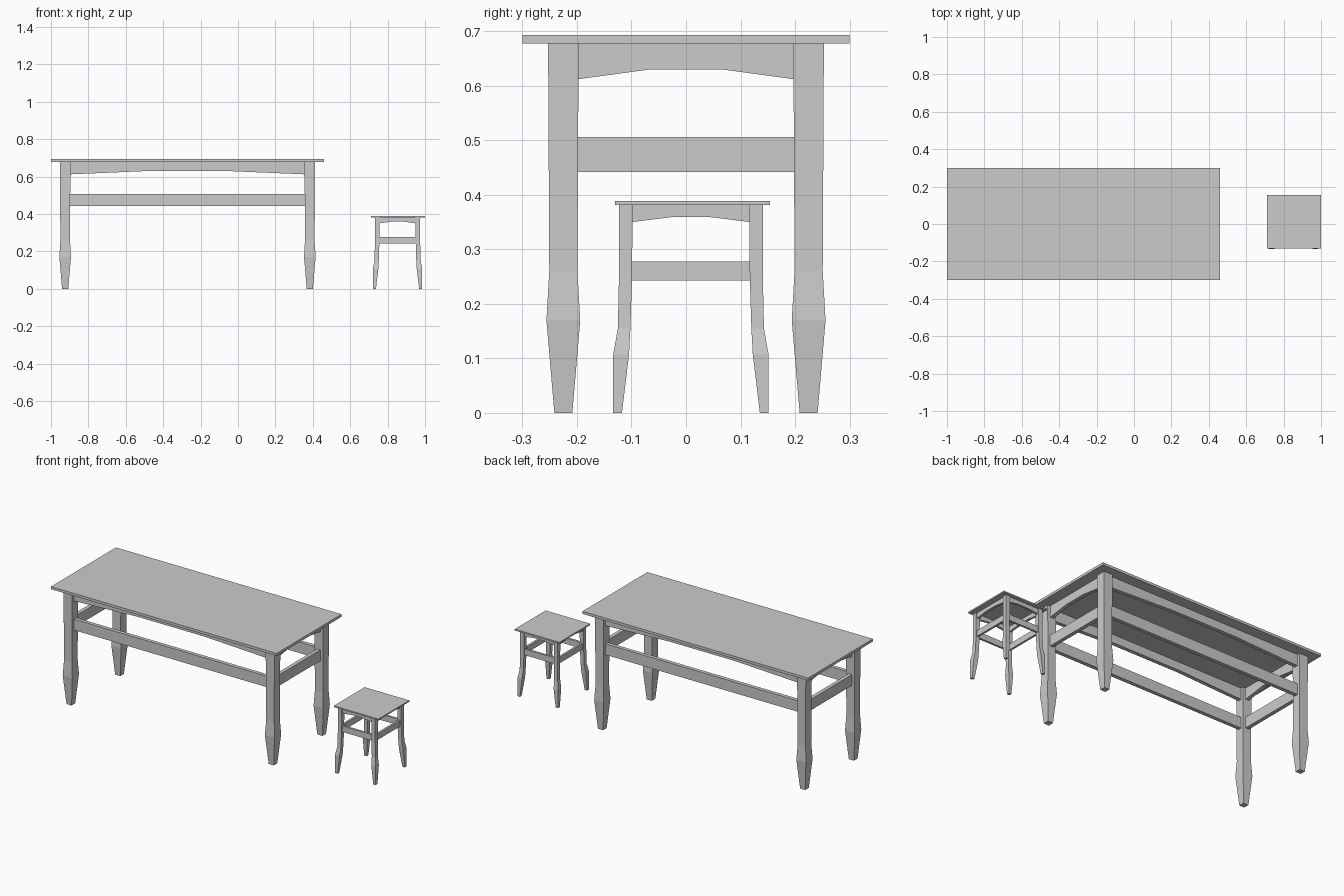
import bpy, bmesh

if "Cube" in bpy.data.objects:
    bpy.data.objects.remove(bpy.data.objects["Cube"])


def make(name, verts, faces):
    me = bpy.data.meshes.new(name)
    me.from_pydata(verts, [], faces)
    bm = bmesh.new()
    bm.from_mesh(me)
    bmesh.ops.recalc_face_normals(bm, faces=bm.faces)
    bm.to_mesh(me)
    bm.free()
    ob = bpy.data.objects.new(name, me)
    bpy.context.collection.objects.link(ob)
    return ob


def prism(name, outline, place, depth):
    """Extrude a (u, z) outline by +-depth; place maps (u, depth, z) to a point."""
    n = len(outline)
    verts = [place(u, d, z) for d in (-depth, depth) for u, z in outline]
    faces = [tuple(range(n)), tuple(range(n, 2 * n))]
    faces += [(i, (i + 1) % n, (i + 1) % n + n, i + n) for i in range(n)]
    return make(name, verts, faces)


def slab(name, cx, cy, hx, hy, z0, z1):
    rect = [(-hx, z0), (hx, z0), (hx, z1), (-hx, z1)]
    return prism(name, rect, lambda u, d, z: (cx + u, cy + d, z), hy)


def leg(name, cx, cy, sx, sy, rings):
    """Four-sided leg lofted through rings of (z, x inner, x outer, y inner, y outer)."""
    verts = []
    for z, xi, xo, yi, yo in rings:
        verts += [(cx + sx * x, cy + sy * y, z) for x, y in ((xi, yi), (xo, yi), (xo, yo), (xi, yo))]
    top = 4 * (len(rings) - 1)
    faces = [(0, 1, 2, 3), (top, top + 1, top + 2, top + 3)]
    for b in range(0, top, 4):
        faces += [(b + i, b + (i + 1) % 4, b + 4 + (i + 1) % 4, b + 4 + i) for i in range(4)]
    return make(name, verts, faces)


def frame(prefix, cx, cy, rings, thick, apron, rail):
    """Legs, arched aprons and straight rails around a centre."""
    for sx, side in ((-1, "left"), (1, "right")):
        for sy, end in ((-1, "front"), (1, "back")):
            leg(f"{prefix}_{end}_{side}_leg", cx, cy, sx, sy, rings)
    top, mid, low = apron
    _, xi, xo, yi, yo = rings[-1]
    px, py = (xi + xo) / 2, (yi + yo) / 2

    def outlines(h):
        h += 0.002
        return (("apron", [(-h, top), (-h, low), (-h / 3, mid), (h / 3, mid), (h, low), (h, top)]),
                ("rail", [(-h, rail[0]), (h, rail[0]), (h, rail[1]), (-h, rail[1])]))

    for s, a, b in ((-1, "front", "left"), (1, "back", "right")):
        for part, o in outlines(xi):
            prism(f"{prefix}_{a}_{part}", o, lambda u, d, z: (cx + u, cy + s * py + d, z), thick)
        for part, o in outlines(yi):
            prism(f"{prefix}_{b}_{part}", o, lambda u, d, z: (cx + s * px + d, cy + u, z), thick)


# Table
slab("table_top", -0.27, 0, 0.73, 0.3, 0.678, 0.693)
table_rings = [(z, 0.654 - h, 0.654 + h, 0.225 - h, 0.225 + h)
               for z, h in ((0, 0.0165), (0.17, 0.031), (0.26, 0.0258), (0.678, 0.028))]
frame("table", -0.27, 0, table_rings, 0.011, (0.678, 0.63, 0.612), (0.442, 0.506))

# Stool with splayed feet
slab("stool_seat", 0.8555, 0.012, 0.1445, 0.1425, 0.381, 0.389)
stool_rings = [(z, i - 0.011, o - 0.011, i, o)
               for z, i, o in ((0, 0.1265, 0.1425), (0.107, 0.1135, 0.1425), (0.155, 0.111, 0.134),
                               (0.25, 0.108, 0.132), (0.381, 0.107, 0.132))]
frame("stool", 0.853, 0.009, stool_rings, 0.006, (0.381, 0.359, 0.35), (0.243, 0.278))
